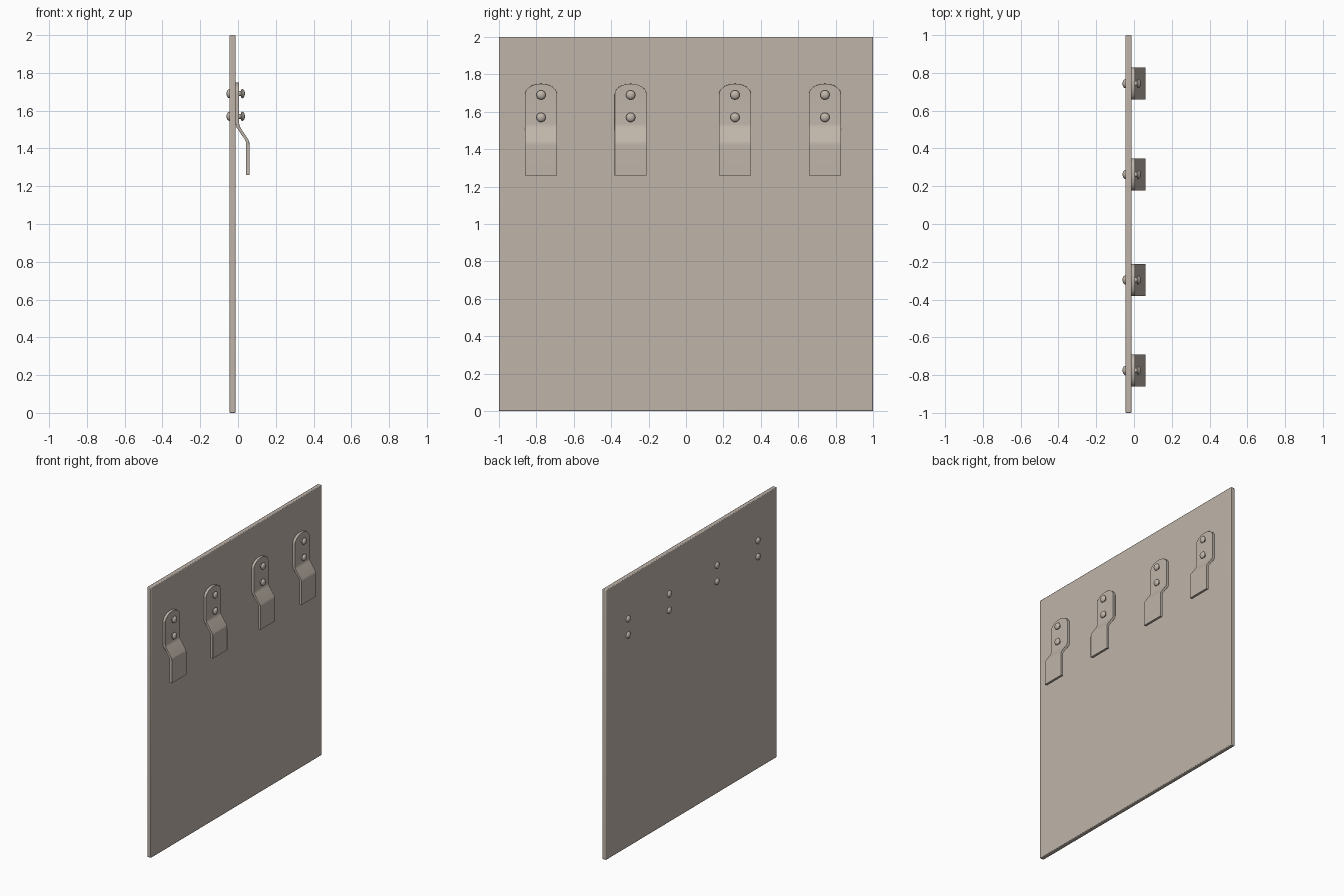
import bpy, bmesh, math

if "Cube" in bpy.data.objects:
    bpy.data.objects.remove(bpy.data.objects["Cube"])

metal = bpy.data.materials.new("warm grey metal")
metal.diffuse_color = (0.52, 0.46, 0.40, 1)
metal.use_nodes = True
metal.node_tree.nodes["Principled BSDF"].inputs["Base Color"].default_value = metal.diffuse_color


def finish(name, bm, bevel=0.0, angle=40):
    bmesh.ops.remove_doubles(bm, verts=bm.verts, dist=1e-5)
    bmesh.ops.recalc_face_normals(bm, faces=bm.faces)
    me = bpy.data.meshes.new(name)
    bm.to_mesh(me)
    bm.free()
    me.materials.append(metal)
    ob = bpy.data.objects.new(name, me)
    bpy.context.collection.objects.link(ob)
    if bevel:
        m = ob.modifiers.new("soft edges", 'BEVEL')
        m.width, m.segments, m.limit_method = bevel, 2, 'ANGLE'
        m.angle_limit = math.radians(50)
    bpy.ops.object.select_all(action='DESELECT')
    ob.select_set(True)
    bpy.context.view_layer.objects.active = ob
    bpy.ops.object.shade_smooth_by_angle(angle=math.radians(angle))
    return ob


def bridge(bm, rings, cap=True):
    n = len(rings[0])
    for a, b in zip(rings, rings[1:]):
        for i in range(n):
            j = (i + 1) % n
            bm.faces.new((a[i], a[j], b[j], b[i]))
    if cap:
        bm.faces.new(rings[0])
        bm.faces.new(rings[-1])


# Large square panel
bm = bmesh.new()
bmesh.ops.create_cube(bm, size=1)
for v in bm.verts:
    v.co = (-0.029 + v.co.x * 0.032, v.co.y * 2, 1 + v.co.z * 2)
finish("panel", bm, 0.005)


# Bent strap hook: stations of (z, inner x, outer x, half width)
def hook(y):
    bm = bmesh.new()
    W = 0.085
    st = [(1.26, 0.042, 0.060, W), (1.42, 0.042, 0.060, W),
          (1.435, 0.0415, 0.0595, W), (1.446, 0.037, 0.056, W),
          (1.51, -0.007, 0.013, W), (1.522, -0.0115, 0.0075, W),
          (1.535, -0.013, 0.006, W)]
    for k in range(13):  # rounded top
        a = k / 12 * math.pi / 2 * 0.985
        st.append((1.695 + 0.055 * math.sin(a), -0.013, 0.006, W * math.cos(a)))
    rings = [[bm.verts.new(p) for p in
              ((x0, y - w, z), (x1, y - w, z), (x1, y + w, z), (x0, y + w, z))]
             for z, x0, x1, w in st]
    bridge(bm, rings)
    finish("strap_hook", bm, 0.003)


# Rivet through strap and panel: profile of (x, radius)
def rivet(y, z):
    bm = bmesh.new()
    prof = [(-0.0605, 0.004), (-0.059, 0.012), (-0.055, 0.019), (-0.050, 0.023),
            (-0.046, 0.024), (-0.044, 0.013), (0.015, 0.013), (0.018, 0.023),
            (0.021, 0.025), (0.027, 0.023), (0.032, 0.018), (0.035, 0.011),
            (0.0365, 0.004)]
    n = 24
    rings = [[bm.verts.new((x, y + r * math.cos(2 * math.pi * i / n),
                            z + r * math.sin(2 * math.pi * i / n)))
              for i in range(n)] for x, r in prof]
    bridge(bm, rings)
    finish("rivet", bm)


for y in (-0.775, -0.296, 0.262, 0.743):
    hook(y)
    for z in (1.69, 1.57):
        rivet(y, z)
